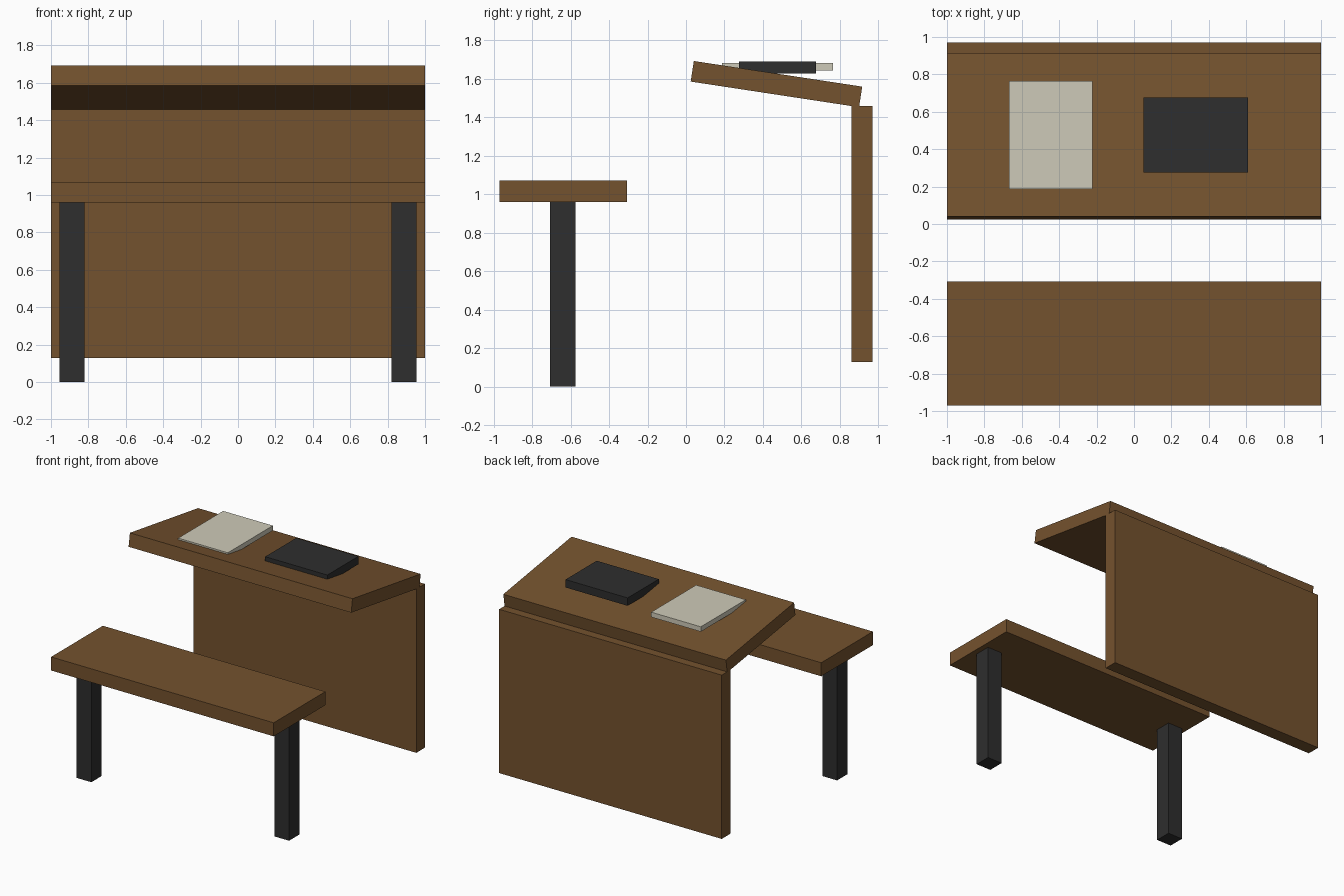
import bpy, math

if "Cube" in bpy.data.objects:
    bpy.data.objects.remove(bpy.data.objects["Cube"])


def material(name, rgb):
    """Flat colour from 0-255 sRGB values, stored as linear."""
    lin = [((c / 255 + 0.055) / 1.055) ** 2.4 for c in rgb]
    m = bpy.data.materials.new(name)
    m.diffuse_color = (*lin, 1)
    m.use_nodes = True
    m.node_tree.nodes["Principled BSDF"].inputs["Base Color"].default_value = m.diffuse_color
    return m


wood = material("brown wood", (116, 82, 46))
dark = material("dark grey", (46, 46, 46))
paper = material("cream paper", (206, 202, 184))


def box(name, x, y, z, mat, tilt=0):
    """Box spanning the given (min, max) ranges, tilted about its centre on x."""
    spans = (x, y, z)
    bpy.ops.mesh.primitive_cube_add(size=1, location=[(a + b) / 2 for a, b in spans])
    ob = bpy.context.object
    ob.name = name
    ob.scale = [b - a for a, b in spans]
    ob.rotation_euler.x = tilt
    ob.data.materials.append(mat)
    return ob


# bench
box("bench_seat", (-1, 1), (-0.97, -0.307), (0.96, 1.07), wood)
for side, s in (("left", -1), ("right", 1)):
    box(side + "_bench_leg", sorted((s * 0.822, s * 0.955)), (-0.708, -0.575), (0, 0.96), dark)

# desk: upright panel and sloping top
box("desk_panel", (-1, 1), (0.86, 0.97), (0.127, 1.457), wood)
box("desk_top", (-1, 1), (0.0275, 0.9125), (1.5175, 1.6255), wood, math.radians(-8.65))

# items lying level on the desk
box("paper_stack", (-0.668, -0.222), (0.187, 0.764), (1.642, 1.682), paper)
box("dark_book", (0.052, 0.61), (0.275, 0.675), (1.626, 1.69), dark)
